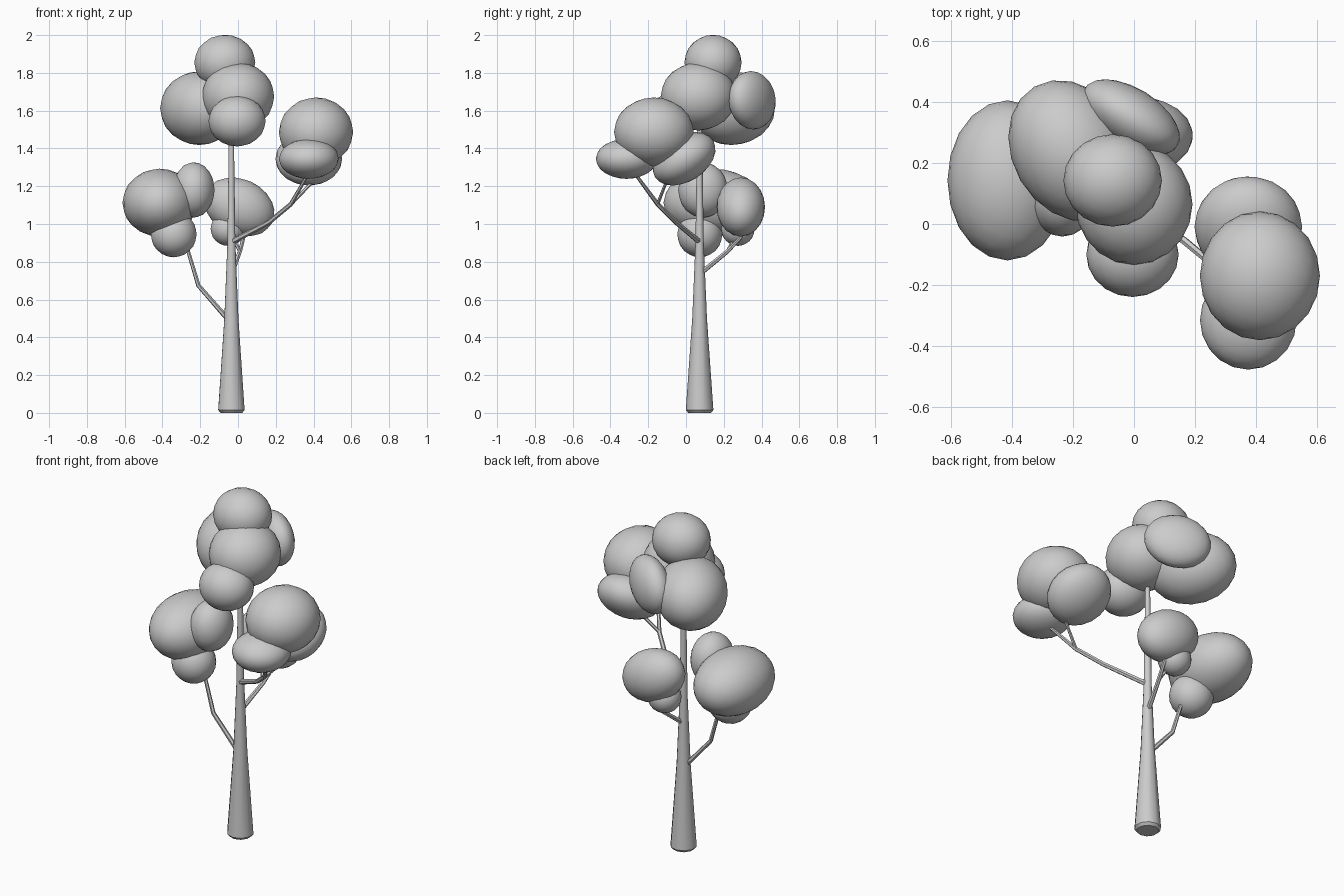
import bpy, bmesh
from math import radians, cos, sin, pi
from mathutils import Vector, Euler, Matrix

if "Cube" in bpy.data.objects:
    bpy.data.objects.remove(bpy.data.objects["Cube"])


def finish(name, bm):
    bmesh.ops.recalc_face_normals(bm, faces=bm.faces)
    me = bpy.data.meshes.new(name)
    bm.to_mesh(me)
    bm.free()
    ob = bpy.data.objects.new(name, me)
    bpy.context.collection.objects.link(ob)
    bpy.ops.object.select_all(action='DESELECT')
    ob.select_set(True)
    bpy.context.view_layer.objects.active = ob
    bpy.ops.object.shade_smooth_by_angle(angle=radians(40))
    return ob


def limb(name, points, radii, sides):
    """Tapered tube through points, rings perpendicular to the path."""
    pts = [Vector(p) for p in points]
    bm = bmesh.new()
    rings = []
    for i, (p, r) in enumerate(zip(pts, radii)):
        d = (pts[min(i + 1, len(pts) - 1)] - pts[max(i - 1, 0)]).normalized()
        u = d.cross(Vector((0.3, 1, 0))).normalized()
        v = d.cross(u)
        rings.append([bm.verts.new(p + r * (cos(a) * u + sin(a) * v))
                      for a in (2 * pi * k / sides for k in range(sides))])
    for lo, hi in zip(rings, rings[1:]):
        for k in range(sides):
            j = (k + 1) % sides
            bm.faces.new((lo[k], lo[j], hi[j], hi[k]))
    bm.faces.new(rings[0])
    bm.faces.new(rings[-1])
    return finish(name, bm)


def leaf_clump(name, centre, size, rot=(0, 0, 0)):
    """Rounded low-poly ellipsoid of foliage."""
    m = (Matrix.Translation(centre)
         @ Euler([radians(a) for a in rot]).to_matrix().to_4x4()
         @ Matrix.Diagonal((*size, 1)))
    bm = bmesh.new()
    bmesh.ops.create_icosphere(bm, subdivisions=3, radius=1.01, matrix=m)
    return finish(name, bm)


# Trunk with softened foot
X, Y = -0.035, 0.072
profile = [(0, 0.06), (0.015, 0.073), (0.5, 0.039), (0.9, 0.022), (1.6, 0.012)]
limb("trunk", [(X, Y, z) for z, r in profile], [r for z, r in profile], 10)

# Branches
limb("left_branch", [(X, Y, 0.475), (-0.21, 0.07, 0.675), (-0.265, 0.075, 0.86),
                     (-0.32, 0.09, 1.0)], [0.014, 0.012, 0.01, 0.008], 6)
limb("right_branch", [(X, Y, 0.905), (0.165, -0.055, 1.01), (0.28, -0.15, 1.105),
                      (0.38, -0.28, 1.28)], [0.015, 0.013, 0.012, 0.008], 6)
limb("right_branch_fork", [(0.28, -0.15, 1.105), (0.43, -0.09, 1.26)],
     [0.01, 0.008], 6)
limb("back_branch", [(X, Y, 0.735), (0.01, 0.22, 0.855), (0.03, 0.29, 0.93),
                     (0.03, 0.3, 1.05)], [0.014, 0.012, 0.01, 0.008], 6)
limb("back_branch_fork", [(0.01, 0.22, 0.855), (-0.04, 0.27, 0.95)],
     [0.01, 0.007], 6)

# Foliage: name, centre, half sizes, rotation in degrees
clumps = [
    ("crown_top", (-0.07, 0.143, 1.855), (0.16, 0.15, 0.145), (0, 0, 0)),
    ("crown_middle", (0, 0.065, 1.675), (0.19, 0.197, 0.178), (0, 0, 0)),
    ("crown_front", (-0.005, -0.1, 1.545), (0.15, 0.138, 0.133), (0, 0, 0)),
    ("crown_left", (-0.205, 0.24, 1.613), (0.241, 0.192, 0.193), (0, 0, -60)),
    ("crown_back", (-0.01, 0.35, 1.655), (0.18, 0.094, 0.152), (0, -12, -32)),
    ("back_large", (0.007, 0.29, 1.09), (0.192, 0.127, 0.146), (0, 25, 0)),
    ("back_small", (-0.052, 0.275, 0.975), (0.092, 0.088, 0.09), (0, 0, 0)),
    ("left_large", (-0.415, 0.143, 1.113), (0.195, 0.26, 0.178), (0, 0, 0)),
    ("left_upper", (-0.235, 0.09, 1.18), (0.11, 0.13, 0.145), (0, 0, 0)),
    ("left_lower", (-0.34, 0.073, 0.945), (0.12, 0.118, 0.12), (0, 0, 0)),
    ("right_top", (0.413, -0.17, 1.487), (0.195, 0.209, 0.181), (0, 0, 0)),
    ("right_front", (0.375, -0.315, 1.345), (0.157, 0.161, 0.105), (0, 0, 0)),
    ("right_back", (0.375, -0.01, 1.345), (0.175, 0.181, 0.119), (33, 0, 0)),
]
for name, centre, size, rot in clumps:
    leaf_clump("leaves_" + name, centre, size, rot)
